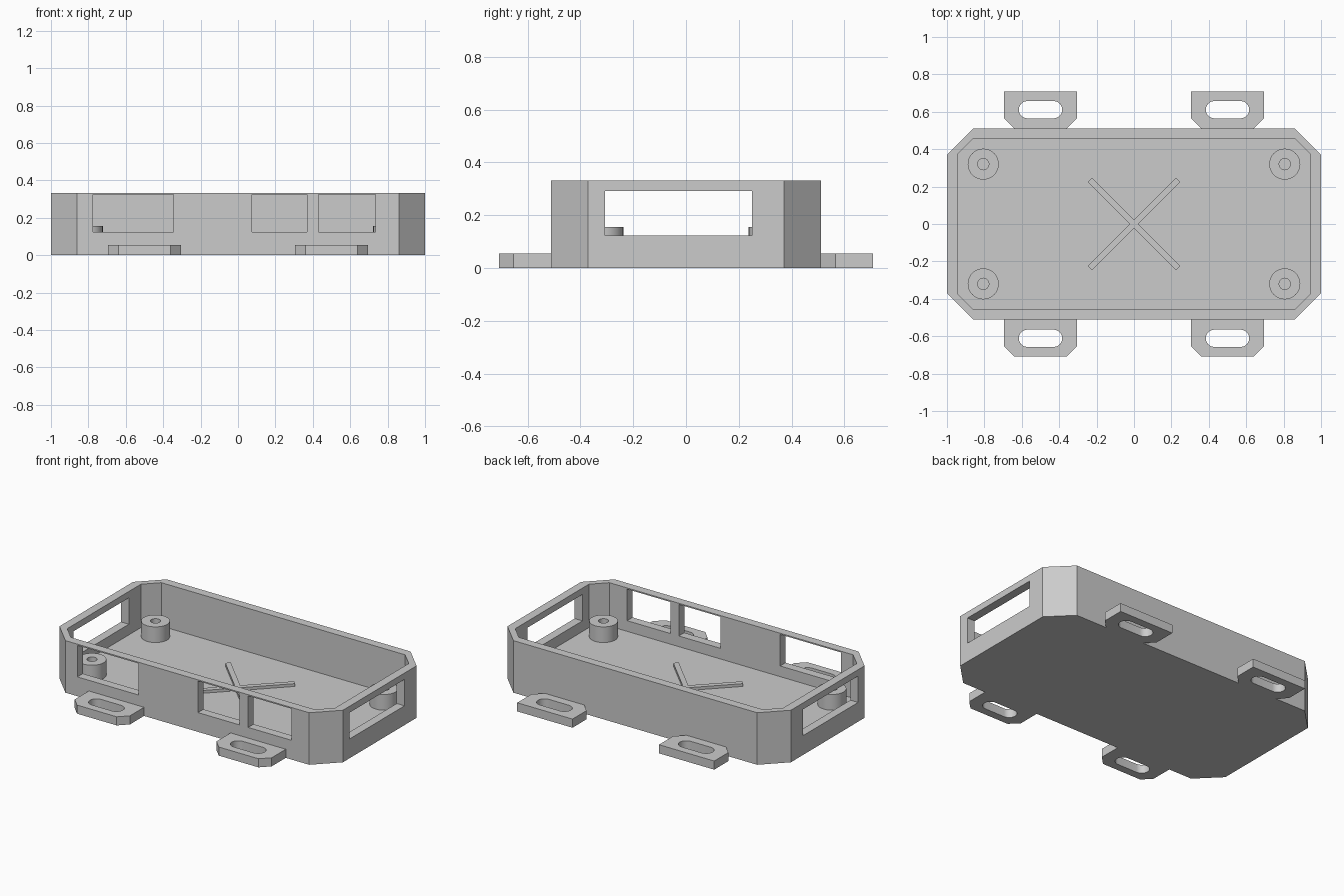
import bpy, bmesh
from math import sin, cos, pi, radians
from mathutils import Matrix

cube = bpy.data.objects.get("Cube")
if cube:
    bpy.data.objects.remove(cube, do_unlink=True)

GREY = bpy.data.materials.new("plain_grey")
GREY.use_nodes = True
GREY.diffuse_color = (0.6, 0.6, 0.6, 1)
GREY.node_tree.nodes["Principled BSDF"].inputs["Base Color"].default_value = (0.6, 0.6, 0.6, 1)

HEIGHT, FLOOR, PEG_TOP = 0.332, 0.055, 0.155
HALF_X, HALF_Y, WALL = 1.0, 0.511, 0.055


def prism(name, outline, z0, z1):
    """Extrude a flat outline between two heights."""
    bm = bmesh.new()
    face = bm.faces.new([bm.verts.new((x, y, z0)) for x, y in outline])
    top = bmesh.ops.extrude_face_region(bm, geom=[face])["geom"]
    bmesh.ops.translate(bm, vec=(0, 0, z1 - z0),
                        verts=[v for v in top if isinstance(v, bmesh.types.BMVert)])
    bmesh.ops.recalc_face_normals(bm, faces=bm.faces)
    mesh = bpy.data.meshes.new(name)
    bm.to_mesh(mesh)
    bm.free()
    mesh.materials.append(GREY)
    obj = bpy.data.objects.new(name, mesh)
    bpy.context.collection.objects.link(obj)
    return obj


def box(name, x0, x1, y0, y1, z0, z1):
    return prism(name, [(x0, y0), (x1, y0), (x1, y1), (x0, y1)], z0, z1)


def cut(obj, cutters):
    """Subtract the cutters, bake the result and discard them."""
    for cutter in cutters:
        mod = obj.modifiers.new("cut", "BOOLEAN")
        mod.operation, mod.solver, mod.object = "DIFFERENCE", "EXACT", cutter
        cutter.hide_render = True
    bpy.context.view_layer.update()
    baked = bpy.data.meshes.new_from_object(obj.evaluated_get(bpy.context.evaluated_depsgraph_get()))
    obj.modifiers.clear()
    obj.data = baked
    for cutter in cutters:
        bpy.data.objects.remove(cutter, do_unlink=True)


def smooth(obj):
    bpy.ops.object.select_all(action="DESELECT")
    obj.select_set(True)
    bpy.context.view_layer.objects.active = obj
    bpy.ops.object.shade_smooth_by_angle(angle=radians(30))


def octagon(hx, hy, c):
    return [(-hx + c, -hy), (hx - c, -hy), (hx, -hy + c), (hx, hy - c),
            (hx - c, hy), (-hx + c, hy), (-hx, hy - c), (-hx, -hy + c)]


def slot(cx, cy, half, r, n=16):
    """Stadium outline; half = 0 gives a circle."""
    pts = []
    for side in (1, -1):
        for i in range(n + (half > 0)):
            a = pi * i / n - side * pi / 2
            pts.append((cx + side * half + r * cos(a), cy + r * sin(a)))
    return pts


# Tray body with hollow inside, front ports and end windows
tray = prism("tray", octagon(HALF_X, HALF_Y, 0.14), 0, HEIGHT)
cut(tray, [prism("hollow", octagon(HALF_X - WALL, HALF_Y - WALL, 0.085), FLOOR, HEIGHT + 0.1)])
ports = [box("port", x0, x1, -HALF_Y - 0.1, -HALF_Y + 0.1, 0.123, 0.324)
         for x0, x1 in ((-0.775, -0.345), (0.075, 0.37), (0.43, 0.735))]
ports += [box("end_window", s - 0.1, s + 0.1, -0.306, 0.25, 0.123, 0.291) for s in (-1, 1)]
cut(tray, ports)

# Screw pegs and slotted mounting tabs
for sx, xname in ((-1, "right"), (1, "left")):
    for sy, yname in ((-1, "front"), (1, "back")):
        px, py = sx * 0.806, sy * 0.32
        peg = prism(f"{yname}_{xname}_peg", slot(px, py, 0, 0.083), FLOOR, PEG_TOP)
        cut(peg, [prism("screw_hole", slot(px, py, 0, 0.03), FLOOR - 0.05, PEG_TOP + 0.1)])
        smooth(peg)

        # Both rows have their clipped corners towards the front
        x = sx * 0.5
        y0, y1 = (HALF_Y, 0.708) if sy > 0 else (-0.708, -HALF_Y)
        outline = [(x - 0.14, y0), (x + 0.14, y0), (x + 0.195, y0 + 0.055),
                   (x + 0.195, y1), (x - 0.195, y1), (x - 0.195, y0 + 0.055)]
        tab = prism(f"{yname}_{xname}_tab", outline, 0, 0.055)
        cut(tab, [prism("slot", slot(x, sy * 0.611, 0.07, 0.046), -0.1, 0.2)])
        smooth(tab)

# Raised cross on the floor
arm, w = 0.333, 0.016
cross = prism("floor_cross", [(-arm, -w), (-w, -w), (-w, -arm), (w, -arm), (w, -w), (arm, -w),
                              (arm, w), (w, w), (w, arm), (-w, arm), (-w, w), (-arm, w)],
              FLOOR, FLOOR + 0.018)
cross.data.transform(Matrix.Rotation(radians(45), 4, "Z"))
